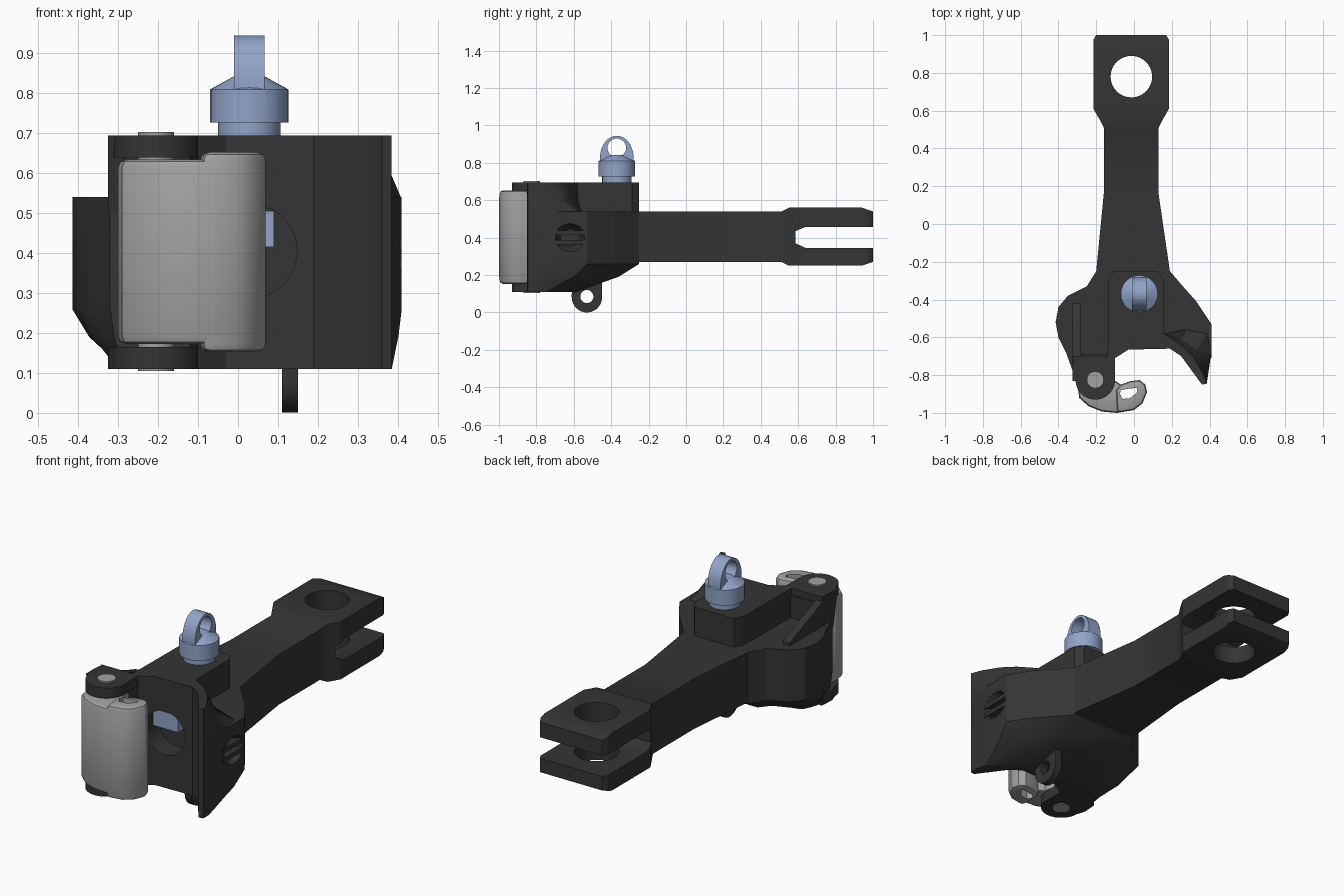
import bpy, bmesh
from math import sin, cos, pi, radians

if "Cube" in bpy.data.objects:
    bpy.data.objects.remove(bpy.data.objects["Cube"])


def material(name, rgb):
    m = bpy.data.materials.new(name)
    m.diffuse_color = (*rgb, 1)
    m.use_nodes = True
    m.node_tree.nodes["Principled BSDF"].inputs["Base Color"].default_value = m.diffuse_color
    return m


DARK = material("dark_iron", (0.035, 0.035, 0.035))
STEEL = material("steel", (0.36, 0.36, 0.36))
BLUE = material("blue_steel", (0.28, 0.37, 0.58))


def loft(name, rings, mat=DARK):
    """Skin equal-length rings of 3D points and cap both ends."""
    bm = bmesh.new()
    vs = [[bm.verts.new(p) for p in r] for r in rings]
    n = len(vs[0])
    for a, b in zip(vs, vs[1:]):
        for i in range(n):
            bm.faces.new((a[i], a[(i + 1) % n], b[(i + 1) % n], b[i]))
    bm.faces.new(vs[0][::-1])
    bm.faces.new(vs[-1])
    bmesh.ops.recalc_face_normals(bm, faces=bm.faces)
    me = bpy.data.meshes.new(name)
    bm.to_mesh(me)
    bm.free()
    ob = bpy.data.objects.new(name, me)
    bpy.context.collection.objects.link(ob)
    me.materials.append(mat)
    return ob


def prism(name, pts, lo, hi, axis="z", mat=DARK):
    """Extrude a 2D outline along an axis."""
    place = {"z": lambda p, h: (p[0], p[1], h),
             "x": lambda p, h: (h, p[0], p[1]),
             "y": lambda p, h: (p[0], h, p[1])}[axis]
    return loft(name, [[place(p, h) for p in pts] for h in (lo, hi)], mat)


def arc(cx, cy, rx, ry=None, a0=0, a1=360, n=24):
    ry = ry or rx
    full = a1 - a0 == 360
    angs = [radians(a0 + (a1 - a0) * i / (n if full else n - 1)) for i in range(n)]
    return [(cx + rx * cos(a), cy + ry * sin(a)) for a in angs]


def box(y0, y1, z0, z1):
    return [(y0, z0), (y1, z0), (y1, z1), (y0, z1)]


def apply_mod(ob, kind, **props):
    m = ob.modifiers.new("m", kind)
    for k, v in props.items():
        setattr(m, k, v)
    bpy.context.view_layer.objects.active = ob
    bpy.ops.object.modifier_apply(modifier=m.name)


def cut(ob, *cutters):
    for c in cutters:
        apply_mod(ob, "BOOLEAN", operation="DIFFERENCE", object=c, solver="EXACT")
        bpy.data.objects.remove(c)


# Shank with forked, drilled tail
sections = [(-0.32, -.205, .195, .27, .54), (-.25, -.20, .19, .27, .54), (.16, -.16, .13, .27, .54),
            (.51, -.16, .13, .27, .54), (.55, -.18, .15, .25, .56), (.61, -.215, .185, .25, .56),
            (.94, -.215, .185, .25, .56), (.975, -.215, .185, .262, .548), (1.0, -.20, .17, .27, .54)]
shank = loft("shank", [[(a, y, c), (b, y, c), (b, y, d), (a, y, d)] for y, a, b, c, d in sections])
cut(shank,
    prism("slot", [(.585, .37), (.64, .345), (1.1, .345), (1.1, .458), (.64, .458), (.585, .435)], -.4, .4, "x"),
    prism("pin_hole", arc(-.014, .78, .11, n=32), .1, .7))

# Head casting: plan outline, tucked in towards the bottom
front = [(-.12, -.79), (-.10, -.71), (-.03, -.665), (.19, -.66), (.25, -.70), (.36, -.85), (.385, -.845)]
upper = ([(-.20, -.25), (-.25, -.33), (-.35, -.38), (-.40, -.44), (-.415, -.52), (-.40, -.60), (-.36, -.68),
          (-.32, -.79)] + front + [(.41, -.68), (.41, -.53), (.33, -.41), (.25, -.32), (.19, -.25)])
lower = ([(-.12, -.58), (-.16, -.59), (-.24, -.60), (-.27, -.62), (-.29, -.66), (-.30, -.70), (-.30, -.74),
          (-.29, -.79)] + front + [(.385, -.80), (.37, -.74), (.30, -.67), (.22, -.62), (.12, -.58)])


def level(z, t):
    return [(a[0] + (b[0] - a[0]) * t, a[1] + (b[1] - a[1]) * t, z) for a, b in zip(upper, lower)]


head = loft("head", [level(.11, 1), level(.16, .6), level(.19, .34), level(.26, 0), level(.54, 0)])

# Lock window in the front wall and side recess in the guard arm
cut(head, prism("window", arc(.03, .405, .118), -.55, -.85, "y"))
rings = [[(.35 + .035 * k, -.62 + r * .085 * cos(a), .40 + r * .08 * sin(a))
          for a in [2 * pi * i / 20 for i in range(20)]] for k, r in ((0, .6), (1, .8), (2.5, 1.1))]
cut(head, loft("side_recess", rings))
for i, z in enumerate((.375, .425)):
    prism(f"recess_rib_{i + 1}", box(-.71, -.53, z - .012, z + .012), .35, .41, "x")

# Raised lock chamber, running into the flared guard arm edge
back = [(.155, -.58), (.155, -.29), (.125, -.25), (-.11, -.25), (-.135, -.30), (-.14, -.74)]
low = front[1:] + [(.408, -.68), (.385, -.58), (.27, -.56)] + back
high = front[1:] + [(.365, -.79), (.31, -.70), (.25, -.64)] + back
mid = [(a[0] * .3 + b[0] * .7, a[1] * .3 + b[1] * .7) for a, b in zip(low, high)]
loft("lock_chamber", [[(*p, z) for p in o] for o, z in ((low, .52), (low, .54), (mid, .61), (high, .695))])

# Hinge lugs, their support wall and rib
PX, PY = -.205, -.825
lug = arc(PX, PY, .105, a0=180, a1=360, n=14) + [(-.10, -.70), (-.32, -.70), (-.325, -.78)]
prism("upper_lug", lug, .64, .695)
prism("lower_lug", lug, .11, .165)
prism("lug_wall", [(-.32, -.79), (-.12, -.79), (-.10, -.71), (-.14, -.69), (-.325, -.69)], .5, .66)
prism("lug_rib", [(-.42, .5), (-.42, .555), (-.76, .695), (-.83, .695), (-.79, .5)], -.325, -.283, "x")
prism("hinge_pin", arc(PX, PY, .045), .105, .703, mat=STEEL)

# Swinging knuckle: body, taller tip and through slot
tip = [(-.09, -1.0), (0, -.985), (.045, -.95), (.069, -.89), (.06, -.85), (.03, -.826), (-.02, -.832), (-.07, -.85)]
body = ([(-.25, -.73), (-.30, -.85), (-.29, -.92), (-.24, -.965), (-.17, -.993)] + tip
        + [(-.10, -.83), (-.12, -.74)])
slot = [(-.075, -.90), (-.06, -.926), (-.02, -.922), (.018, -.89), (.015, -.868), (-.03, -.872), (-.07, -.88)]
for name, pts, z0, z1 in (("knuckle_body", body, .172, .635), ("knuckle_tip", tip + [(-.095, -.88)], .152, .653)):
    k = prism(name, pts, z0, z1, mat=STEEL)
    apply_mod(k, "BEVEL", width=.02, segments=2, limit_method="ANGLE", angle_limit=radians(60))
    cut(k, prism("knuckle_slot", slot, 0, 1))

# Lifting lug under the head
link = prism("under_lug", arc(-.53, .081, .081, a0=180, a1=360, n=16) + [(-.45, .2), (-.61, .2)], .11, .15, "x")
cut(link, prism("under_hole", arc(-.53, .085, .035), 0, .3, "x"))

# Lock block seen through the window
prism("lock_block", [(-.06, .415), (.09, .415), (.09, .505), (-.06, .505)], -.64, -.5, "y", BLUE)

# Lock lifter: turned plug with a flat eye on top
CX, CY = .028, -.37
turned = [(.078, .66), (.078, .727), (.098, .727), (.098, .81), (.04, .842)]
loft("lifter_plug", [[(*p, z) for p in arc(CX, CY, r, n=28)] for r, z in turned], BLUE)
eye = prism("lifter_eye", arc(CY, .825, .09, .12, 0, 180, 20) + [(CY - .09, .78), (CY + .09, .78)],
            CX - .038, CX + .038, "x", BLUE)
cut(eye, prism("eye_hole", arc(CY, .88, .05), -.2, .3, "x"))

# Smooth the rounded walls, keep edges crisp
for ob in bpy.context.collection.objects:
    ob.select_set(True)
bpy.ops.object.shade_smooth_by_angle(angle=radians(28))
